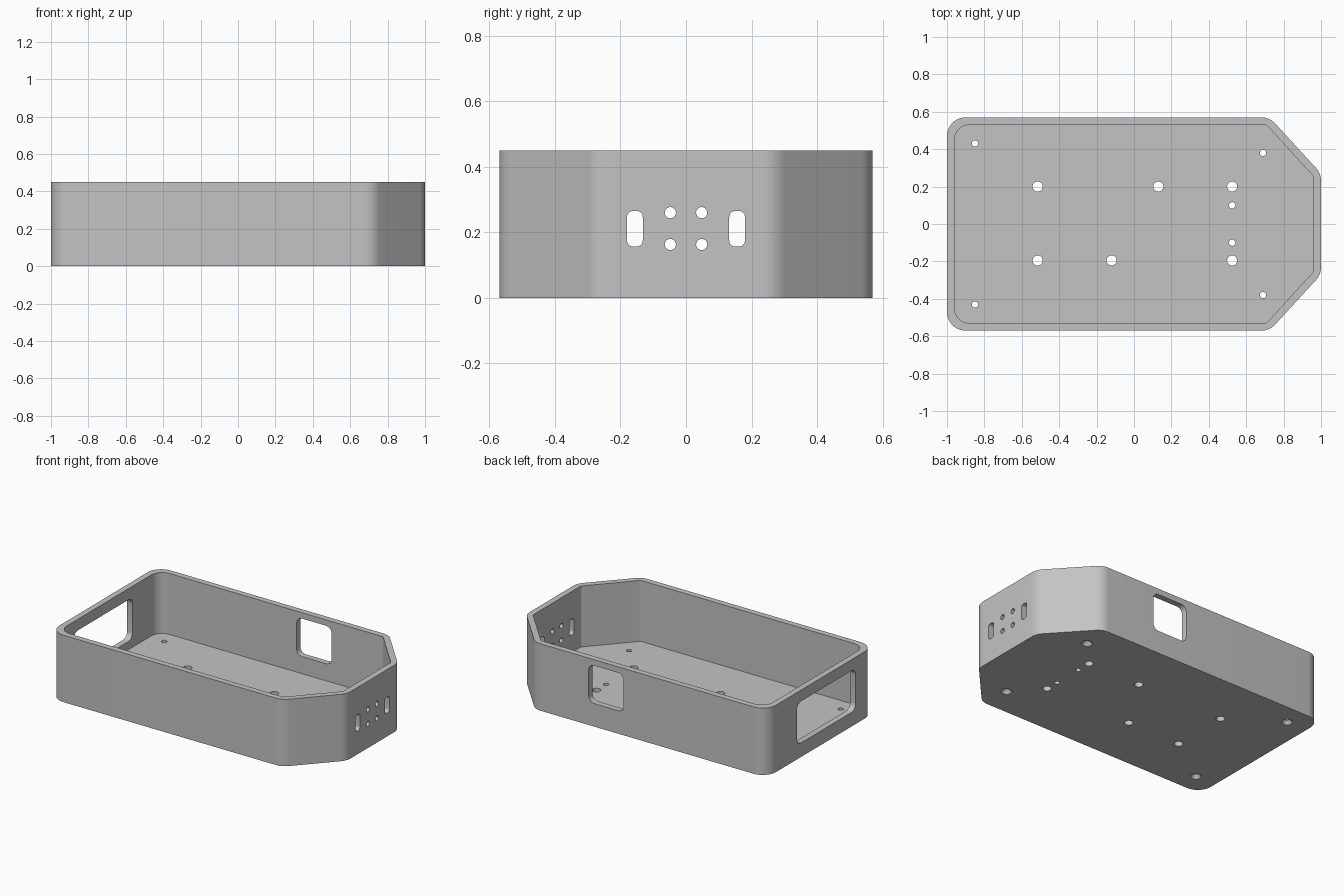
import bpy, bmesh, math
from mathutils import Vector, Matrix

if "Cube" in bpy.data.objects:
    bpy.data.objects.remove(bpy.data.objects["Cube"])

grey = bpy.data.materials.new("plain grey")
grey.diffuse_color = (0.55, 0.55, 0.55, 1)
grey.use_nodes = True
grey.node_tree.nodes["Principled BSDF"].inputs["Base Color"].default_value = grey.diffuse_color
H, WALL, FLOOR = 0.45, 0.04, 0.04


def fillet(corners, steps=10):
    """Round each (x, y, radius) corner of a closed outline."""
    out = []
    for i, (x, y, r) in enumerate(corners):
        p = Vector((x, y))
        a = (Vector(corners[i - 1][:2]) - p).normalized()
        b = (Vector(corners[(i + 1) % len(corners)][:2]) - p).normalized()
        half = a.angle(b) / 2
        c = p + (a + b).normalized() * r / math.sin(half)
        s = p + a * r / math.tan(half) - c
        e = p + b * r / math.tan(half) - c
        sweep = s.angle_signed(e)
        for k in range(steps + 1):
            t = -sweep * k / steps
            out.append((c.x + s.x * math.cos(t) - s.y * math.sin(t),
                        c.y + s.x * math.sin(t) + s.y * math.cos(t)))
    return out


def prism(bm, pts, lo, hi, matrix=Matrix()):
    """Extrude a flat outline from lo to hi, then place it."""
    bottom = [bm.verts.new(matrix @ Vector((x, y, lo))) for x, y in pts]
    top = [bm.verts.new(matrix @ Vector((x, y, hi))) for x, y in pts]
    bm.faces.new(bottom[::-1])
    bm.faces.new(top)
    n = len(pts)
    for i in range(n):
        j = (i + 1) % n
        bm.faces.new((bottom[i], bottom[j], top[j], top[i]))


def circle(x, y, r, n=32):
    return [(x + r * math.cos(math.tau * i / n), y + r * math.sin(math.tau * i / n)) for i in range(n)]


def round_rect(x0, x1, y0, y1, r):
    return fillet([(x0, y0, r), (x1, y0, r), (x1, y1, r), (x0, y1, r)], 6)


def make(name, bm):
    bmesh.ops.recalc_face_normals(bm, faces=bm.faces)
    me = bpy.data.meshes.new(name)
    bm.to_mesh(me)
    bm.free()
    me.materials.append(grey)
    ob = bpy.data.objects.new(name, me)
    bpy.context.collection.objects.link(ob)
    return ob


def outline(d, r_back, r_front):
    """Tray outline, inset by d."""
    cx, ey = 0.725 - d * 0.42, 0.27 - d * 0.4
    return fillet([(-1 + d, -0.57 + d, r_back), (cx, -0.57 + d, r_front), (1 - d, -ey, r_front),
                   (1 - d, ey, r_front), (cx, 0.57 - d, r_front), (-1 + d, 0.57 - d, r_back)])


# tray body
bm = bmesh.new()
prism(bm, outline(0, 0.1, 0.1), 0, H)
tray = make("tray", bm)

# hollow interior
cavity = bmesh.new()
prism(cavity, outline(WALL, 0.08, 0.02), FLOOR, H + 0.2)

# openings through the walls and floor
along_x = Matrix(((0, 0, 1, 0), (1, 0, 0, 0), (0, 1, 0, 0), (0, 0, 0, 1)))   # outline in y, z
along_y = Matrix(((1, 0, 0, 0), (0, 0, 1, 0), (0, 1, 0, 0), (0, 0, 0, 1)))   # outline in x, z
openings = bmesh.new()
prism(openings, round_rect(-0.375, 0.25, 0.095, 0.375, 0.045), -1.1, -0.9, along_x)
prism(openings, round_rect(0.065, 0.325, 0.155, 0.41, 0.04), 0.48, 0.7, along_y)
for s in (-1, 1):
    mid = s * 0.156
    prism(openings, round_rect(mid - 0.024, mid + 0.024, 0.157, 0.265, 0.018), 0.9, 1.1, along_x)
    for z in (0.163, 0.26):
        prism(openings, circle(s * 0.048, z, 0.017), 0.9, 1.1, along_x)
corner_holes = [(-0.85, 0.43), (-0.85, -0.43), (0.69, 0.38), (0.69, -0.38)]
small_holes = corner_holes + [(0.525, 0.1), (0.525, -0.1)]
large_holes = [(-0.515, 0.2), (-0.515, -0.195), (0.13, 0.2), (-0.12, -0.195), (0.525, 0.2), (0.525, -0.195)]
for holes, r in ((small_holes, 0.017), (large_holes, 0.027)):
    for x, y in holes:
        prism(openings, circle(x, y, r), -0.1, 0.1)

# countersinks under the corner holes
sinks = bmesh.new()
for x, y in corner_holes:
    bmesh.ops.create_cone(sinks, cap_ends=True, segments=32, radius1=0.045, radius2=0.015,
                          depth=0.04, matrix=Matrix.Translation((x, y, 0.005)))

bpy.context.view_layer.objects.active = tray
for name, bm in (("cavity_cutter", cavity), ("opening_cutter", openings), ("countersink_cutter", sinks)):
    cutter = make(name, bm)
    cutter.hide_render = True
    mod = tray.modifiers.new(name, "BOOLEAN")
    mod.operation, mod.solver, mod.object = "DIFFERENCE", "EXACT", cutter
    bpy.ops.object.modifier_apply(modifier=name)
    bpy.data.objects.remove(cutter)

# smooth rounded corners, crisp edges
tray.select_set(True)
bpy.ops.object.shade_smooth_by_angle(angle=math.radians(30))
